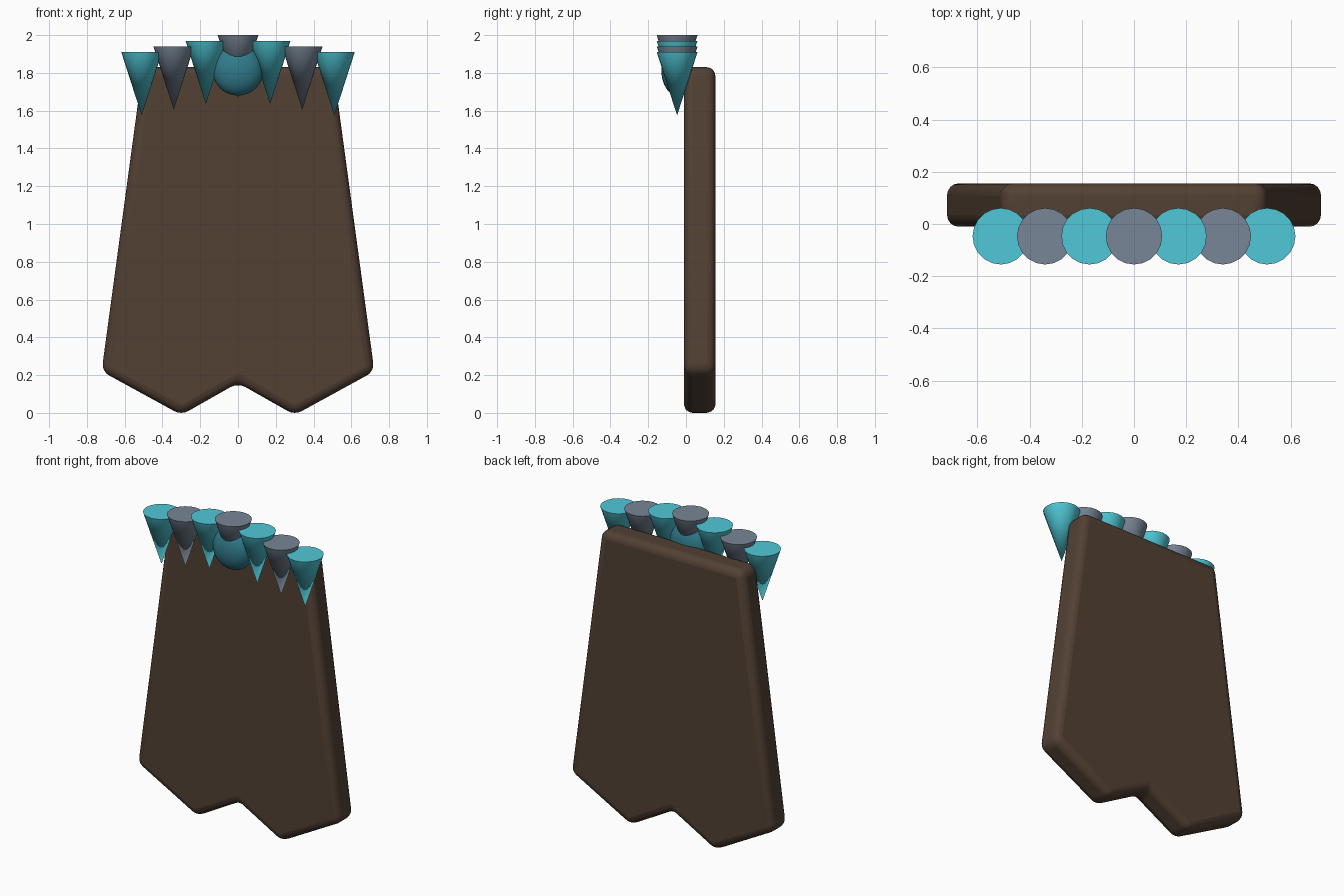
import bpy, bmesh, math

if "Cube" in bpy.data.objects:
    bpy.data.objects.remove(bpy.data.objects["Cube"])


def material(name, rgb):
    m = bpy.data.materials.new(name)
    m.diffuse_color = (*rgb, 1)
    m.use_nodes = True
    m.node_tree.nodes["Principled BSDF"].inputs["Base Color"].default_value = m.diffuse_color
    return m


BROWN = material("brown_cloth", (0.085, 0.052, 0.034))
TEAL = material("teal", (0.08, 0.58, 0.68))
SLATE = material("slate", (0.19, 0.24, 0.31))
DARK_TEAL = material("dark_teal", (0.03, 0.20, 0.26))


def smooth(ob, angle=40):
    bpy.ops.object.select_all(action='DESELECT')
    ob.select_set(True)
    bpy.context.view_layer.objects.active = ob
    bpy.ops.object.shade_smooth_by_angle(angle=math.radians(angle))


# Cloak: mirrored outline extruded in depth, then rounded
half = [(0.504, 1.83), (0.722, 0.22), (0.30, -0.011)]
outline = half + [(0, 0.159)] + [(-x, z) for x, z in reversed(half)]
bm = bmesh.new()
face = bm.faces.new([bm.verts.new((x, -0.01, z)) for x, z in outline])
ext = bmesh.ops.extrude_face_region(bm, geom=[face])
back = [v for v in ext["geom"] if isinstance(v, bmesh.types.BMVert)]
bmesh.ops.translate(bm, verts=back, vec=(0, 0.165, 0))
bmesh.ops.recalc_face_normals(bm, faces=bm.faces)
mesh = bpy.data.meshes.new("cloak")
bm.to_mesh(mesh)
bm.free()
cloak = bpy.data.objects.new("cloak", mesh)
bpy.context.collection.objects.link(cloak)
mesh.materials.append(BROWN)
bevel = cloak.modifiers.new("rounded_edges", 'BEVEL')
bevel.width = 0.045
bevel.segments = 4
bevel.limit_method = 'ANGLE'
smooth(cloak)

# Collar feathers: point-down cones stepping down from the middle
for i in range(-3, 4):
    top = 2.0 - 0.03 * abs(i)
    bpy.ops.mesh.primitive_cone_add(
        vertices=20, radius1=0.108, radius2=0, depth=0.335,
        location=(0.17 * i, -0.047, top - 0.1675), rotation=(math.pi, 0, 0))
    feather = bpy.context.object
    feather.name = f"collar_feather_{i + 4}"
    feather.data.materials.append(TEAL if i % 2 else SLATE)
    smooth(feather)

# Clasp: flattened ball at the middle of the collar
bpy.ops.mesh.primitive_uv_sphere_add(
    segments=24, ring_count=16, radius=0.135, location=(0, -0.047, 1.815))
clasp = bpy.context.object
clasp.name = "clasp"
clasp.scale.y = 0.62
clasp.data.materials.append(DARK_TEAL)
smooth(clasp)
